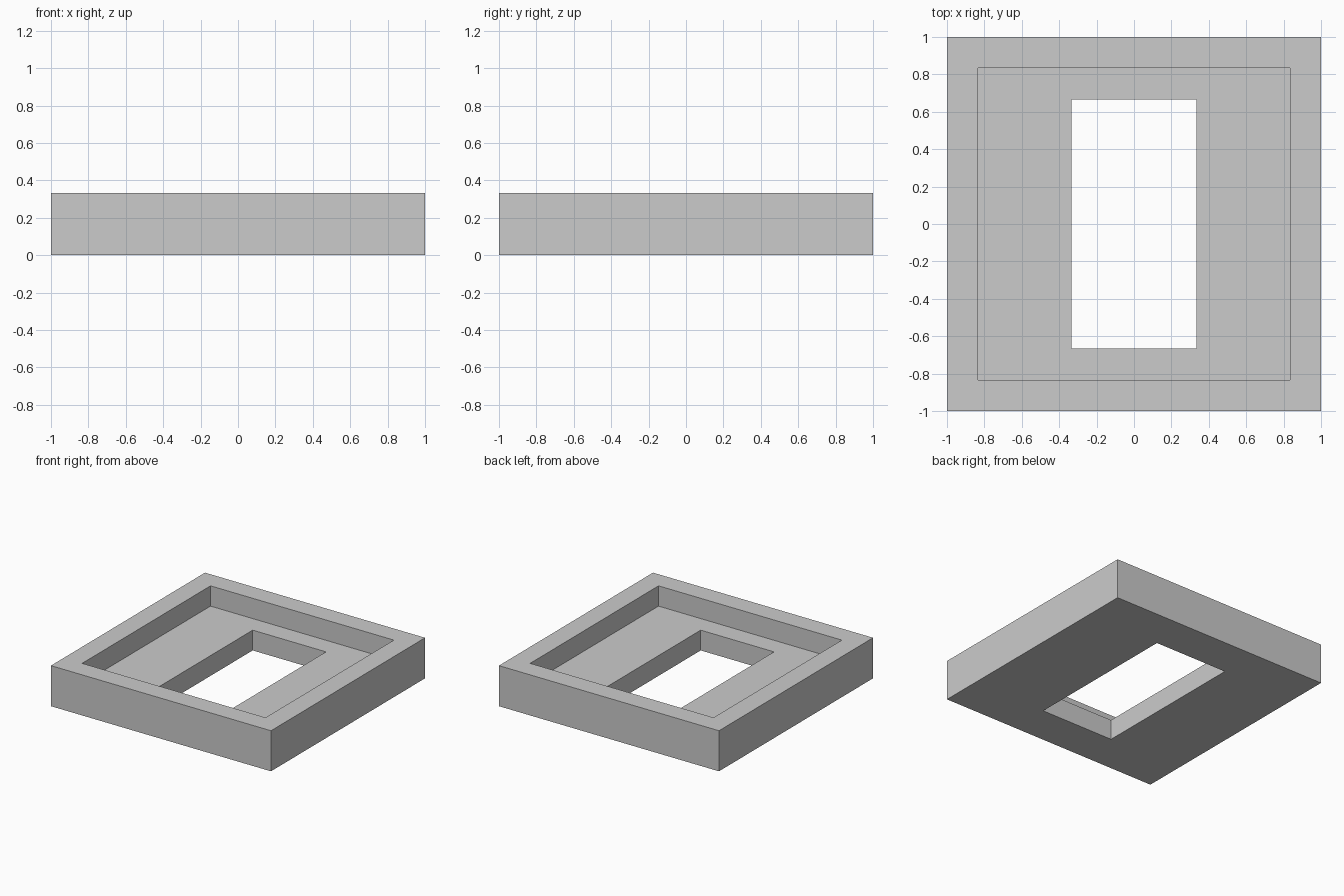
import bpy, bmesh

if "Cube" in bpy.data.objects:
    bpy.data.objects.remove(bpy.data.objects["Cube"])

# Rectangular rings (half width, half depth, height) running round the frame's cross-section
T = 1 / 6
rings = [
    (2 * T, 4 * T, 0),      # opening, underside
    (1, 1, 0),              # outer edge, underside
    (1, 1, 2 * T),          # outer edge, rim top
    (5 * T, 5 * T, 2 * T),  # recess edge, rim top
    (5 * T, 5 * T, T),      # recess edge, floor
    (2 * T, 4 * T, T),      # opening, floor
]
corners = [(-1, -1), (1, -1), (1, 1), (-1, 1)]

bm = bmesh.new()
loops = [[bm.verts.new((sx * x, sy * y, z)) for sx, sy in corners] for x, y, z in rings]

# Join each ring to the next, closing back on the first
for a, b in zip(loops, loops[1:] + loops[:1]):
    for i in range(4):
        j = (i + 1) % 4
        bm.faces.new((a[i], a[j], b[j], b[i]))
bmesh.ops.recalc_face_normals(bm, faces=bm.faces)

# Recessed frame plate
mesh = bpy.data.meshes.new("recessed_frame")
bm.to_mesh(mesh)
bm.free()
bpy.context.collection.objects.link(bpy.data.objects.new("recessed_frame", mesh))
